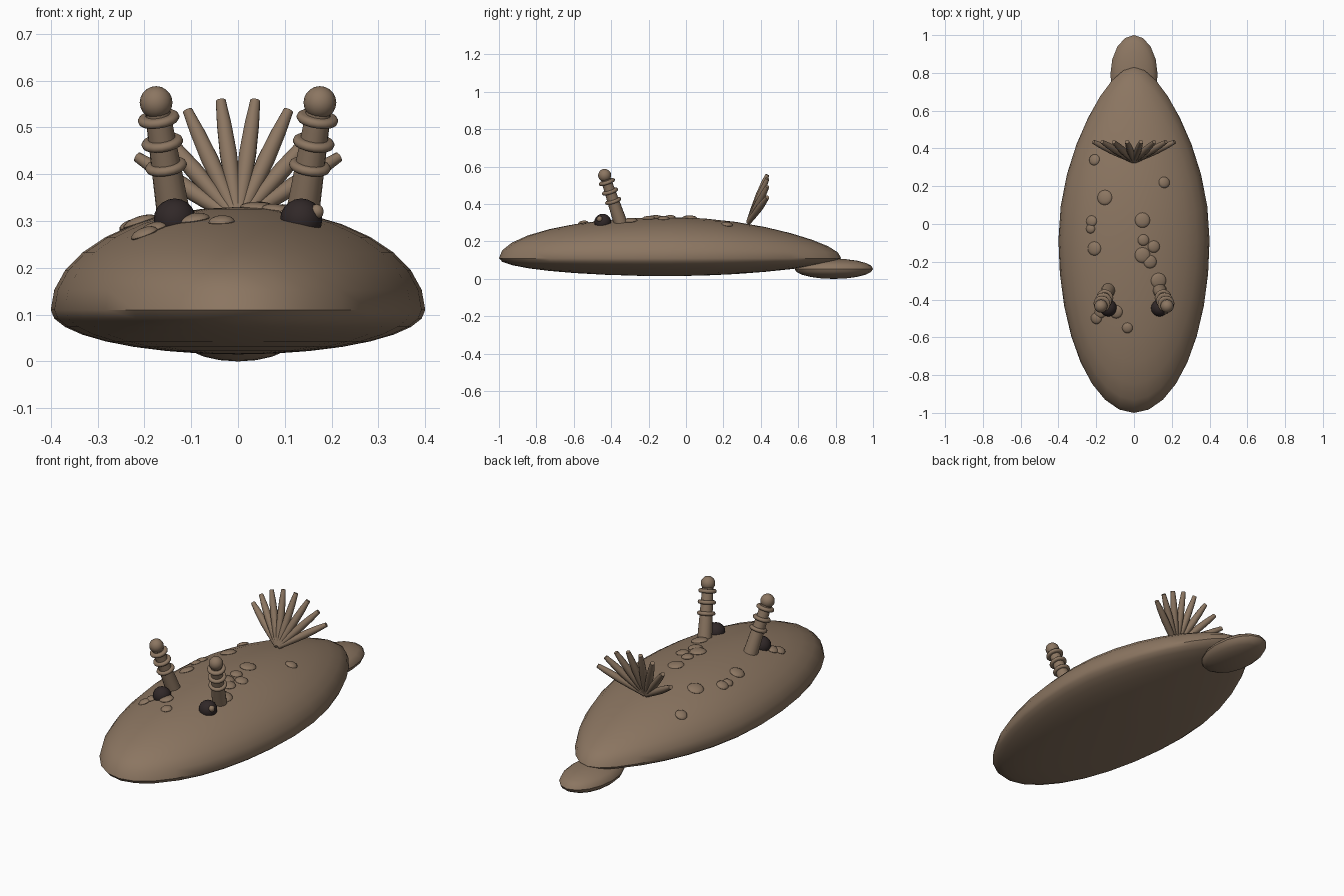
import bpy, bmesh, math
from mathutils import Vector, Matrix

if "Cube" in bpy.data.objects:
    bpy.data.objects.remove(bpy.data.objects["Cube"])


def material(name, rgb):
    m = bpy.data.materials.new(name)
    m.diffuse_color = (*rgb, 1)
    m.use_nodes = True
    m.node_tree.nodes["Principled BSDF"].inputs["Base Color"].default_value = m.diffuse_color
    return m


BROWN = material("skin brown", (0.26, 0.18, 0.12))
DARK = material("eye dark", (0.03, 0.021, 0.021))


def finish(name, bm, mat):
    bmesh.ops.recalc_face_normals(bm, faces=bm.faces)
    for f in bm.faces:
        f.smooth = True
    me = bpy.data.meshes.new(name)
    bm.to_mesh(me)
    bm.free()
    me.materials.append(mat)
    ob = bpy.data.objects.new(name, me)
    bpy.context.collection.objects.link(ob)
    bpy.context.view_layer.objects.active = ob
    bpy.ops.object.select_all(action='DESELECT')
    ob.select_set(True)
    bpy.ops.object.shade_smooth_by_angle(angle=math.radians(40))
    return ob


def ellipsoid(name, centre, size, mat, seg=16, rings=8, normal=(0, 0, 1)):
    bm = bmesh.new()
    bmesh.ops.create_uvsphere(bm, u_segments=seg, v_segments=rings, radius=1)
    turn = Vector((0, 0, 1)).rotation_difference(Vector(normal)).to_matrix().to_4x4()
    bm.transform(Matrix.Translation(centre) @ turn @ Matrix.Diagonal((*size, 1)))
    return finish(name, bm, mat)


def lathe(name, start, end, profile, mat, seg=12):
    """Turned shape along start-end; profile = (fraction of length, radius)."""
    start, end = Vector(start), Vector(end)
    axis = end - start
    rot = axis.to_track_quat('Z', 'Y').to_matrix()
    bm = bmesh.new()
    loops = []
    for f, r in profile:
        loops.append([bm.verts.new(start + axis * f + rot @ Vector(
            (r * math.cos(a), r * math.sin(a), 0)))
            for a in (math.tau * i / seg for i in range(seg))])
    for a, b in zip(loops, loops[1:]):
        for i in range(seg):
            j = (i + 1) % seg
            bm.faces.new((a[i], a[j], b[j], b[i]))
    bm.faces.new(loops[0])
    bm.faces.new(loops[-1])
    return finish(name, bm, mat)


# Body: flattened ellipsoid, tapered to the tail
CY, LY, WX, CZ, UP, DOWN = -0.085, 0.915, 0.4, 0.11, 0.22, 0.095


def taper(t):
    return 1 - 0.28 * max(t, 0) ** 2


def top_z(x, y):
    t = (y - CY) / LY
    k = taper(t)
    return CZ + UP * k * math.sqrt(max(0, 1 - t * t - (x / WX / k) ** 2))


bm = bmesh.new()
bmesh.ops.create_uvsphere(bm, u_segments=32, v_segments=16, radius=1)
for v in bm.verts:
    x, t, z = v.co
    k = taper(t)
    v.co = (x * WX * k, CY + t * LY, CZ + z * k * (UP if z > 0 else DOWN))
finish("body", bm, BROWN)

# Tail flap
ellipsoid("tail", (0, 0.79, 0.054), (0.125, 0.21, 0.054), BROWN, 16, 10)

# Ringed feelers and eyes on both sides
for s, side in ((-1, "left"), (1, "right")):
    base, tip = Vector((s * 0.133, -0.345, 0.285)), Vector((s * 0.175, -0.435, 0.553))
    lathe(f"feeler_{side}", base, tip, [(0, 0.037), (1, 0.026)], BROWN, 16)
    ellipsoid(f"feeler_tip_{side}", tip, (0.035,) * 3, BROWN, 16, 10)
    for n, f in enumerate((0.49, 0.68, 0.87)):
        ring = [(f + 0.034 * math.sin(a), 0.035 + 0.01 * math.cos(a))
                for a in (math.pi * (i / 6 - 0.5) for i in range(7))]
        lathe(f"feeler_ring_{side}_{n}", base, tip, ring, BROWN, 16)
    ellipsoid(f"eye_{side}", (s * 0.135, -0.445, 0.303), (0.045,) * 3, DARK, 16, 10)
ellipsoid("eye_glint", (0.168, -0.462, 0.32), (0.016,) * 3, BROWN, 10, 6)

# Fan of gill plumes
for i in range(8):
    a = math.radians(-59.5 + 17 * i)
    d = Vector((math.sin(a), 0, math.cos(a)))
    start = Vector((0, 0.335, 0.30)) + d * 0.005
    end = Vector((0, 0.435, 0.31)) + d * 0.25
    lathe(f"gill_{i}", start, end,
          [(0, 0.013), (0.3, 0.017), (0.55, 0.019), (0.8, 0.016), (1, 0.011)], BROWN, 10)

# Low warts scattered over the back: x, y, radius
WARTS = [(-.21, .34, .03), (.16, .22, .03), (-.155, .14, .04), (.045, .02, .04),
         (-.225, .015, .03), (-.23, -.025, .025), (-.21, -.13, .037),
         (.05, -.085, .03), (.105, -.12, .032), (.045, -.165, .041),
         (.085, -.2, .035), (.13, -.3, .041), (-.2, -.5, .03),
         (-.18, -.47, .03), (-.095, -.465, .035), (-.035, -.55, .028)]
for i, (x, y, r) in enumerate(WARTS):
    e = 0.01
    n = Vector((top_z(x - e, y) - top_z(x + e, y), top_z(x, y - e) - top_z(x, y + e), 2 * e))
    ellipsoid(f"wart_{i}", (x, y, top_z(x, y)), (r, r, 0.013), BROWN, 16, 8, n.normalized())
